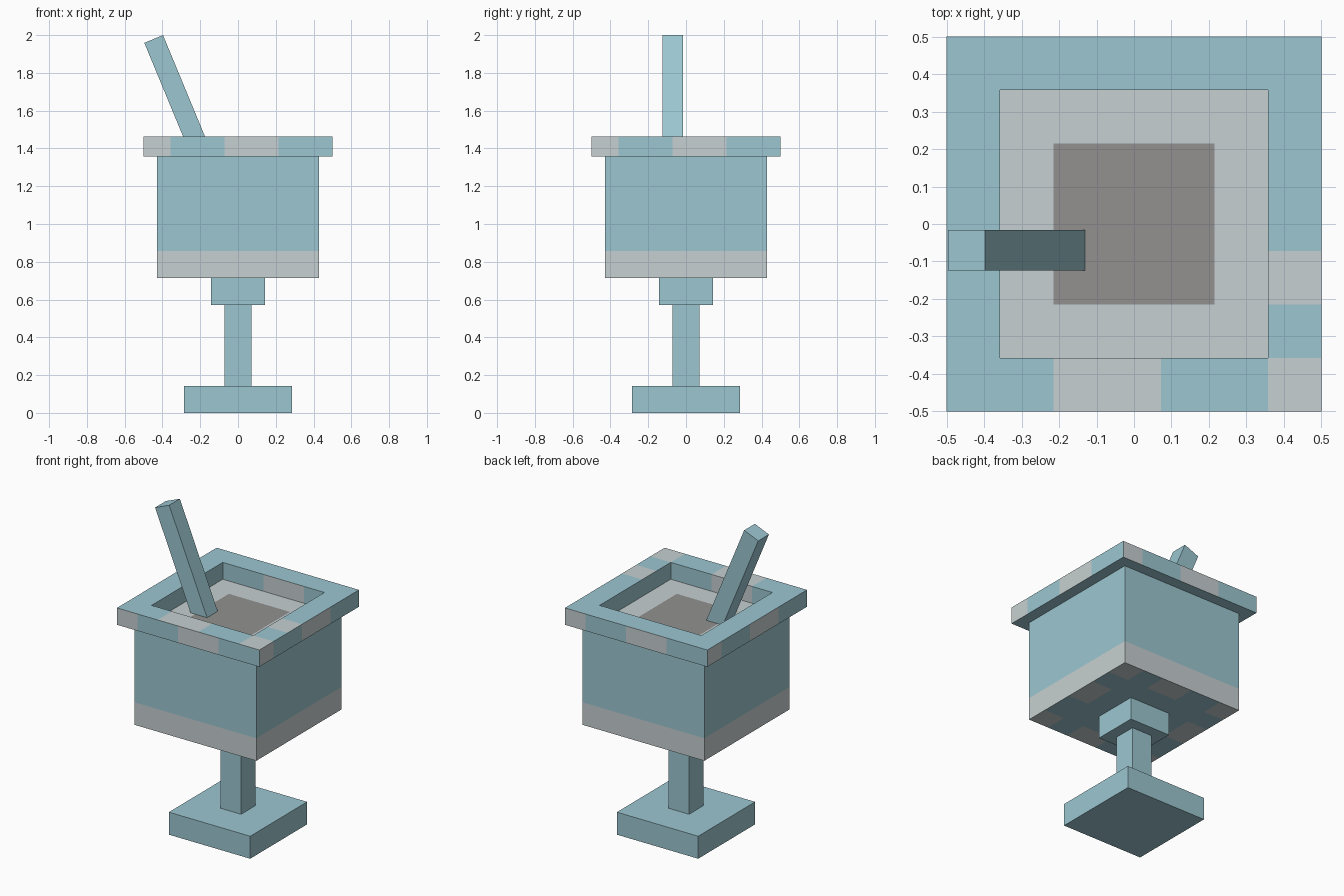
import bpy, bmesh, math
from mathutils import Matrix, Vector

if "Cube" in bpy.data.objects:
    bpy.data.objects.remove(bpy.data.objects["Cube"])

P = 1 / 14  # grid unit of the blocky design


def material(name, rgb):
    m = bpy.data.materials.new(name)
    m.diffuse_color = (*[(c / 255 / 12.92) if c < 11 else ((c / 255 + 0.055) / 1.055) ** 2.4
                         for c in rgb], 1)
    m.use_nodes = True
    m.node_tree.nodes["Principled BSDF"].inputs["Base Color"].default_value = m.diffuse_color
    return m


MATS = [material("pale_teal", (156, 199, 209)),
        material("pale_grey", (199, 208, 209)),
        material("dark_grey", (146, 145, 144))]


def finish(bm, name, cuts=(), rule=None):
    """Slice at the given (axis, position) planes, colour faces by rule, make the object."""
    for axis, pos in cuts:
        n = Vector((0, 0, 0))
        n[axis] = 1
        bmesh.ops.bisect_plane(bm, geom=bm.verts[:] + bm.edges[:] + bm.faces[:],
                               plane_co=n * pos * P, plane_no=n, dist=1e-5)
    bmesh.ops.recalc_face_normals(bm, faces=bm.faces[:])
    if rule:
        for f in bm.faces:
            f.material_index = rule(f.calc_center_median() / P, f.normal)
    me = bpy.data.meshes.new(name)
    bm.to_mesh(me)
    bm.free()
    for m in MATS:
        me.materials.append(m)
    ob = bpy.data.objects.new(name, me)
    bpy.context.collection.objects.link(ob)
    return ob


def block(half, z0, z1):
    bm = bmesh.new()
    bmesh.ops.create_cube(bm, size=1, matrix=Matrix.Translation((0, 0, (z0 + z1) / 2 * P))
                          @ Matrix.Diagonal((2 * half * P, 2 * half * P, (z1 - z0) * P, 1)))
    return bm


# Pedestal
finish(block(4, 0, 2), "base")
finish(block(1, 2, 8), "stem")
finish(block(2, 8, 10), "collar")


# Bowl: grey lower band, filled top, patches around the underside
def bowl_rule(c, n):
    if n.z > 0.5:
        return 2 if max(abs(c.x), abs(c.y)) < 3 else 1
    if n.z < -0.5:
        ex, ey = abs(c.x) > 4, abs(c.y) > 4
        patch = (ex and ey) or (ex and -1 < c.y < 2) or (ey and -1 < c.x < 2)
        return 1 if patch else 0
    return 1 if c.z < 12 else 0


finish(block(6, 10, 19), "bowl",
       [(2, 12)] + [(a, p) for a in (0, 1) for p in (-4, -3, -1, 2, 3, 4)], bowl_rule)


# Rim: square ring with stripes
def rim_rule(c, n):
    if n.z > 0.5:
        if c.y < -5:
            return 1 if -3 < c.x < 1 or c.x > 5 else 0
        return 1 if c.x > 5 and -3 < c.y < -1 else 0
    if n.z < -0.5:
        return 0
    u = c.x * -n.y + c.y * n.x  # position along the wall, from its left end
    inner_side = abs(n.x) > 0.5 and abs(c.x) < 6
    return 1 if not inner_side and (u < -5 or -1 < u < 3) else 0


bm = bmesh.new()
rings = [[bm.verts.new((sx * h * P, sy * h * P, z * P))
          for sx, sy in ((-1, -1), (1, -1), (1, 1), (-1, 1))]
         for h, z in ((7, 19), (7, 20.5), (5, 20.5), (5, 19))]
for k in range(4):
    a, b = rings[k], rings[(k + 1) % 4]
    for i in range(4):
        j = (i + 1) % 4
        bm.faces.new((a[i], a[j], b[j], b[i]))
finish(bm, "rim", [(a, p) for a in (0, 1) for p in (-5, -3, -1, 1, 3, 5)], rim_rule)

# Leaning stick
stick = finish(block(0.75, -10.5, 0), "stick")
stick.matrix_world = (Matrix.Translation((-0.4465, -0.07, 1.9795))
                      @ Matrix.Rotation(math.radians(-22.5), 4, 'Y'))
